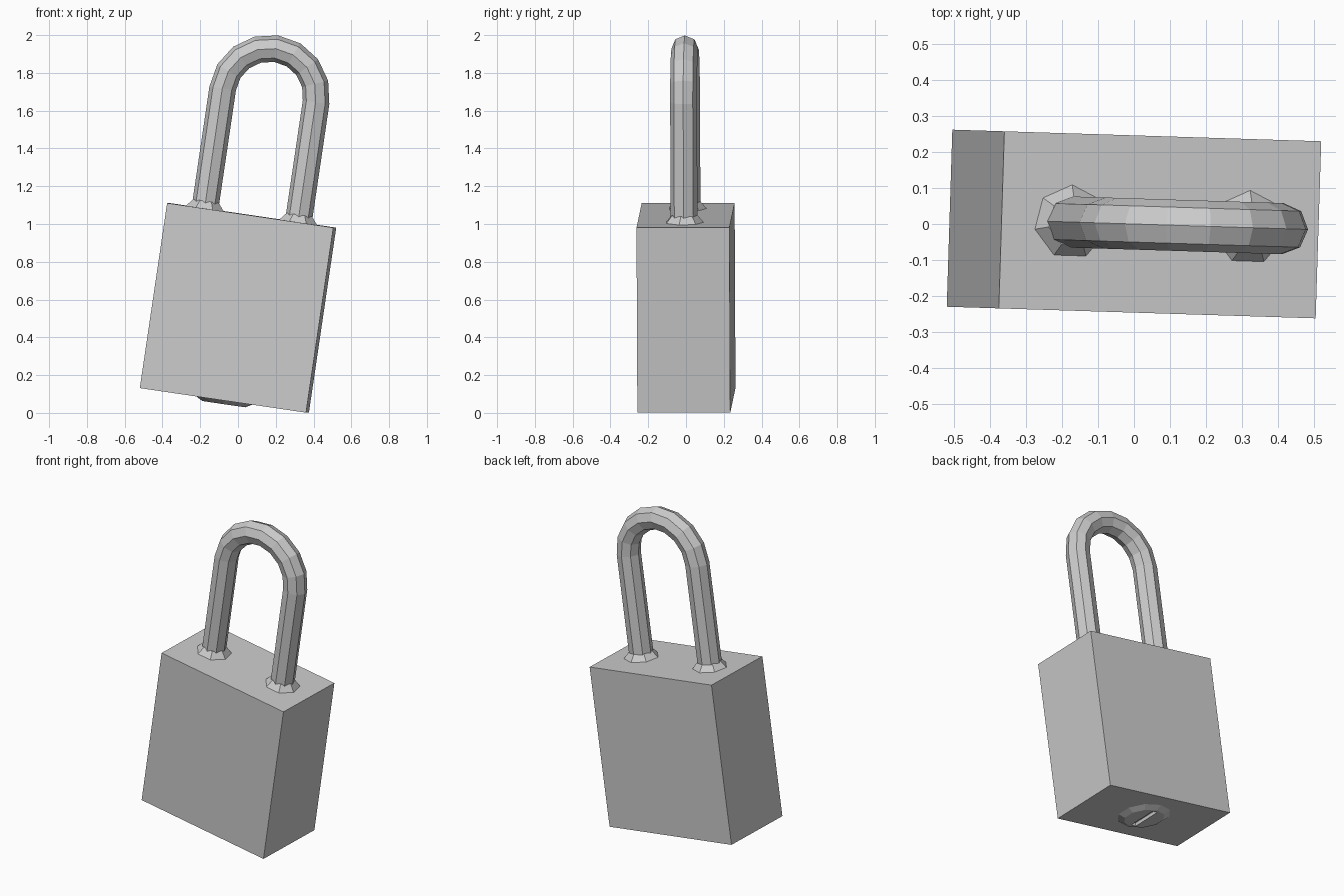
import bpy, bmesh
from math import radians, pi, cos, sin
from mathutils import Matrix, Vector

cube = bpy.data.objects.get("Cube")
if cube:
    bpy.data.objects.remove(cube, do_unlink=True)

# Single grey metal
grey = bpy.data.materials.new("grey_metal")
grey.use_nodes = True
grey.diffuse_color = (0.6, 0.6, 0.6, 1)
grey.node_tree.nodes["Principled BSDF"].inputs["Base Color"].default_value = (0.6, 0.6, 0.6, 1)

# The whole padlock leans to one side with a slight turn
POSE = (Matrix.Translation((0, 0, 0.556))
        @ Matrix.Rotation(radians(-1.8), 4, 'Z')
        @ Matrix.Rotation(radians(8.4), 4, 'Y'))
WIDTH, DEPTH, HEIGHT = 0.89, 0.492, 0.99
TOP, BOTTOM = HEIGHT / 2, -HEIGHT / 2
LEG_X, BEND_Z, TUBE = 0.25, 1.137, 0.071


def add_object(name, bm):
    bmesh.ops.recalc_face_normals(bm, faces=bm.faces[:])
    mesh = bpy.data.meshes.new(name)
    bm.to_mesh(mesh)
    bm.free()
    mesh.materials.append(grey)
    obj = bpy.data.objects.new(name, mesh)
    obj.matrix_world = POSE
    bpy.context.collection.objects.link(obj)
    return obj


def box(name, size, centre=(0, 0, 0)):
    bm = bmesh.new()
    bmesh.ops.create_cube(bm, size=1, matrix=Matrix.Translation(centre) @ Matrix.Diagonal((*size, 1)))
    return add_object(name, bm)


def cone(name, sides, low, high, height, centre):
    bm = bmesh.new()
    bmesh.ops.create_cone(bm, cap_ends=True, segments=sides, radius1=low, radius2=high,
                          depth=height, matrix=Matrix.Translation(centre))
    return add_object(name, bm)


# Body block
box("body", (WIDTH, DEPTH, HEIGHT))

# Shackle: faceted tube swept up one leg, around the bend and down the other
SIDES, STEPS = 8, 8
stations = [(Vector((LEG_X, 0, TOP - 0.03)), 0)]
for i in range(STEPS + 1):
    a = pi * i / STEPS
    stations.append((Vector((LEG_X * cos(a), 0, BEND_Z + LEG_X * sin(a))), a))
stations.append((Vector((-LEG_X, 0, TOP - 0.03)), pi))

bm = bmesh.new()
rings = []
for point, a in stations:
    outward = Vector((cos(a), 0, sin(a)))
    ring = []
    for k in range(SIDES):
        t = 2 * pi * k / SIDES
        ring.append(bm.verts.new(point + TUBE * (outward * cos(t) + Vector((0, sin(t), 0)))))
    rings.append(ring)
for r, s in zip(rings, rings[1:]):
    for k in range(SIDES):
        n = (k + 1) % SIDES
        bm.faces.new((r[k], r[n], s[n], s[k]))
bm.faces.new(rings[0])
bm.faces.new(rings[-1])
add_object("shackle", bm)

# Flared collars where the legs enter the body
for side, x in (("left", LEG_X), ("right", -LEG_X)):
    cone(side + "_collar", 7, 0.108, 0.07, 0.045, (x, 0, TOP + 0.017))

# Shallow lock plug under the body with a key slot cut through it
plug = cone("lock_plug", 10, 0.12, 0.165, 0.024, (0, 0, BOTTOM - 0.008))
cutter = box("key_slot_cutter", (0.035, 0.2, 0.1), (0, 0, BOTTOM - 0.02))
cutter.hide_render = True
cut = plug.modifiers.new("key_slot", 'BOOLEAN')
cut.operation = 'DIFFERENCE'
cut.object = cutter
bpy.context.view_layer.objects.active = plug
bpy.ops.object.modifier_apply(modifier=cut.name)
bpy.data.objects.remove(cutter, do_unlink=True)
